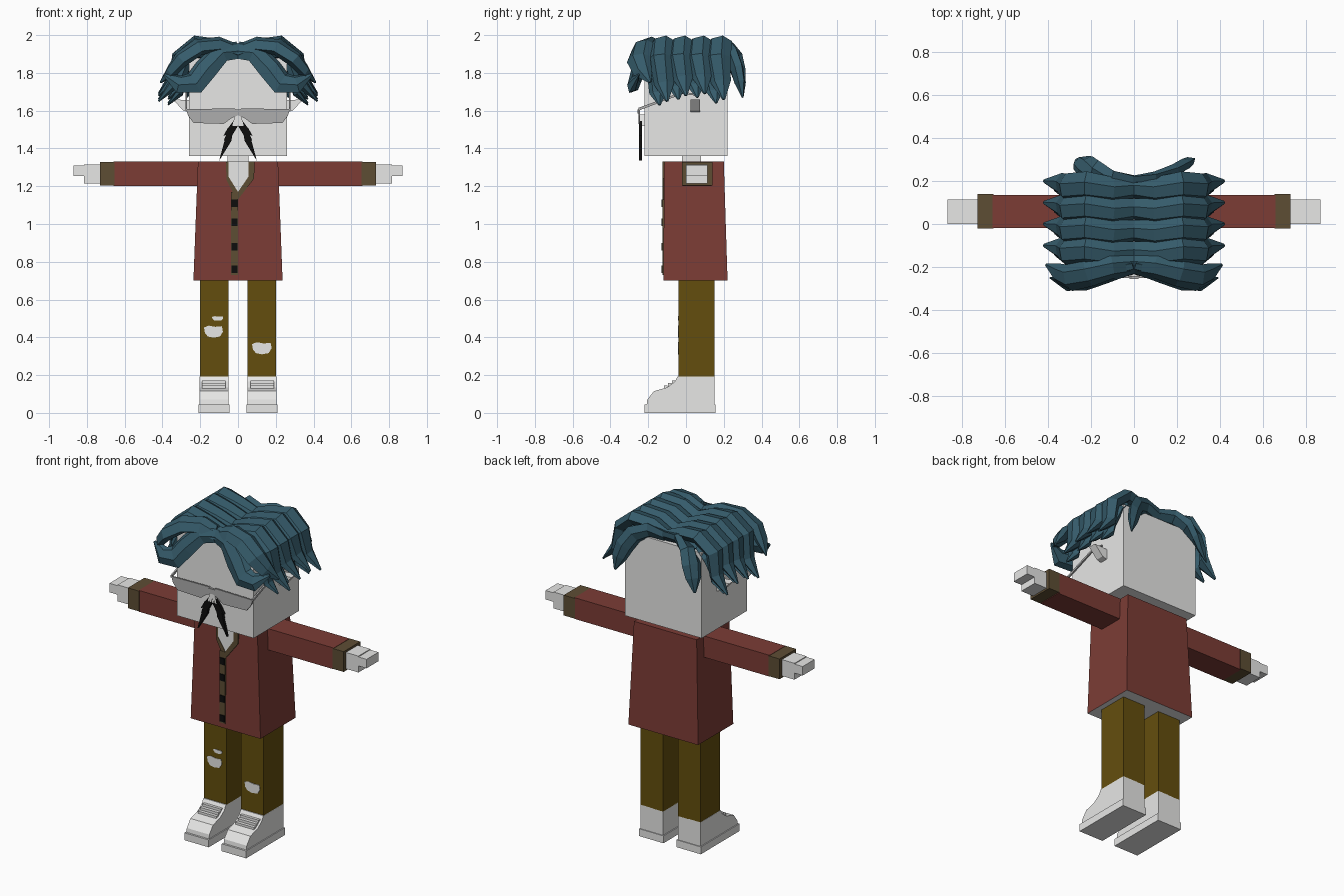
import bpy, bmesh
from mathutils import Vector

if "Cube" in bpy.data.objects:
    bpy.data.objects.remove(bpy.data.objects["Cube"])


def material(name, r, g, b):
    m = bpy.data.materials.new(name)
    m.use_nodes = True
    m.diffuse_color = (r, g, b, 1)
    m.node_tree.nodes["Principled BSDF"].inputs["Base Color"].default_value = (r, g, b, 1)
    return m


PALE = material("pale grey", .8, .8, .79)
RED = material("coat red", .2, .045, .036)
OLIVE = material("trim olive", .11, .075, .034)
BROWN = material("trouser brown", .127, .076, .004)
TEAL = material("hair teal", .036, .105, .145)
BLACK = material("black", .004, .004, .004)
SMOKE = material("lens grey", .42, .42, .42)


def finish(name, bm, *mats):
    bmesh.ops.recalc_face_normals(bm, faces=bm.faces)
    mesh = bpy.data.meshes.new(name)
    bm.to_mesh(mesh)
    bm.free()
    for m in mats:
        mesh.materials.append(m)
    ob = bpy.data.objects.new(name, mesh)
    bpy.context.collection.objects.link(ob)
    return ob


def loft(name, rings, mat):
    """Skin a list of equal-length point rings and cap both ends."""
    bm = bmesh.new()
    rows = [[bm.verts.new(p) for p in ring] for ring in rings]
    n = len(rows[0])
    for a, b in zip(rows, rows[1:]):
        for i in range(n):
            j = (i + 1) % n
            bm.faces.new((a[i], a[j], b[j], b[i]))
    bm.faces.new(rows[0])
    bm.faces.new(rows[-1])
    return finish(name, bm, mat)


def rect(x0, x1, y0, y1, z):
    return [(x0, y0, z), (x1, y0, z), (x1, y1, z), (x0, y1, z)]


def box(name, x0, x1, y0, y1, z0, z1, mat):
    return loft(name, [rect(x0, x1, y0, y1, z0), rect(x0, x1, y0, y1, z1)], mat)


def plate(name, outline, y0, y1, mat):
    """Extrude an x-z outline through a y range."""
    return loft(name, [[(x, y, z) for x, z in outline] for y in (y0, y1)], mat)


def profile(name, outline, x0, x1, mat):
    """Extrude a y-z outline through an x range."""
    return loft(name, [[(x, y, z) for y, z in outline] for x in (x0, x1)], mat)


def lock(name, path, across, width, thick):
    """Tapered, ridged lock of hair following a path."""
    pts = [Vector(p) for p in path]
    scale = [.75, .9, 1, 1, .8, .12]
    rings = []
    for i, p in enumerate(pts):
        t = (pts[min(i + 1, len(pts) - 1)] - pts[max(i - 1, 0)]).normalized()
        w = Vector(across)
        w = (w - t * w.dot(t)).normalized()
        n = w.cross(t)
        if n.dot(p - Vector((0, 0, 1.6))) < 0:
            n = -n
        s = scale[i]
        section = [(-1, 0), (-.6, .8), (.3, 1), (1, .1), (.5, -.8), (-.5, -.8)]
        rings.append([p + w * width * s * u + n * thick * s * v for u, v in section])
    loft(name, rings, TEAL)


# Head and neck
box("head", -.26, .26, -.22, .22, 1.36, 1.88, PALE)
box("neck", -.055, .055, -.02, .08, 1.3, 1.37, PALE)
plate("nose", [(-.03, 1.52), (.03, 1.52), (.015, 1.58), (-.015, 1.58)], -.25, -.21, PALE)

# Coat body with a pale underside
coat = loft("coat", [rect(-.236, .236, -.12, .22, .7),
                     rect(-.212, .212, -.115, .2, 1.33)], RED)
coat.data.materials.append(PALE)
for f in coat.data.polygons:
    if f.normal.z < -.9:
        f.material_index = 1

# Neckline, trim and buttons
plate("neckline_skin", [(-.05, 1.331), (-.05, 1.25), (0, 1.17), (.055, 1.25), (.055, 1.331)],
      -.121, -.114, PALE)
plate("collar_left", [(.055, 1.331), (.055, 1.25), (0, 1.17), (-.02, 1.13), (0, 1.13),
                      (.085, 1.24), (.088, 1.331)], -.124, -.115, OLIVE)
plate("collar_right", [(-.05, 1.331), (-.05, 1.25), (0, 1.17), (-.02, 1.15),
                       (-.06, 1.23), (-.065, 1.331)], -.123, -.115, OLIVE)
plate("placket", [(-.036, .73), (0, .73), (0, 1.17), (-.036, 1.17)], -.125, -.117, OLIVE)
for z in (.76, .88, 1.01, 1.11):
    box("button", -.034, -.002, -.131, -.122, z - .02, z + .02, BLACK)

# Paired parts: s is +1 on the left, -1 on the right
for s, side in ((1, "left"), (-1, "right")):
    def mx(points):
        return [(s * p[0], *p[1:]) for p in points]

    # Arm, cuff and stepped hand
    box(side + "_sleeve", s * .2, s * .66, -.018, .135, 1.2, 1.33, RED)
    box(side + "_cuff", s * .655, s * .73, -.022, .139, 1.204, 1.328, OLIVE)
    box(side + "_palm", s * .72, s * .815, 0, .115, 1.215, 1.315, PALE)
    box(side + "_fingers", s * .81, s * .87, 0, .115, 1.255, 1.31, PALE)

    # Leg and shoe
    box(side + "_leg", s * .05, s * .202, -.04, .15, .19, .7, BROWN)
    profile(side + "_shoe", [(-.21, .03), (.15, .03), (.15, .192), (-.045, .192), (-.06, .165),
                             (-.1, .135), (-.17, .115), (-.205, .07)], s * .05, s * .203, PALE)
    box(side + "_sole", s * .044, s * .209, -.22, .155, 0, .045, PALE)
    for k in range(3):
        y, z = -.065 - .022 * k, .172 - .014 * k
        box(side + "_lace", s * .065, s * .19, y - .008, y + .012, z - .02, z, PALE)

    # Ear
    plate(side + "_ear", mx([(.25, 1.59), (.29, 1.6), (.345, 1.66), (.25, 1.655)]),
          .025, .075, PALE)

    # Sunglasses: lens and rising temple
    plate(side + "_lens", mx([(0, 1.6), (.02, 1.612), (.275, 1.608), (.265, 1.575), (.235, 1.535),
                              (.075, 1.53), (.035, 1.56), (0, 1.575)]), -.252, -.243, SMOKE)
    profile(side + "_temple", [(-.252, 1.6), (-.252, 1.615), (-.02, 1.7), (.05, 1.69),
                               (.05, 1.68), (-.02, 1.688)], s * .27, s * .279, SMOKE)

    # Drooping spiky moustache
    plate(side + "_moustache", mx([(0, 1.55), (.025, 1.545), (.055, 1.505), (.05, 1.515),
                                   (.078, 1.465), (.064, 1.472), (.075, 1.44), (.07, 1.445),
                                   (.1, 1.335), (.035, 1.44), (.03, 1.47), (0, 1.52)]),
          -.25, -.232, BLACK)

    # Side locks sweep from the parting over the head and flick outwards
    for k, y in enumerate((.17, .07, -.03, -.13)):
        d = (0, .03, .02, -.01)[k]
        lock(side + "_side_lock", mx([(0, y, 1.905), (.1, y - .01, 1.94), (.22, y + .01, 1.955),
                                      (.31, y, 1.88), (.335, y + .015, 1.75 + d),
                                      (.42, y + .03, 1.66 + d)]), (0, 1, .12), .066, .042)
        lock(side + "_under_lock", mx([(.14, y, 1.9), (.22, y, 1.9), (.27, y, 1.85),
                                       (.3, y - .02, 1.77), (.31, y - .02, 1.7 + d),
                                       (.37, y - .01, 1.64 + d)]), (0, 1, -.1), .055, .03)

    # Fringe locks framing the face
    lock(side + "_fringe_top", mx([(0, -.19, 1.915), (.1, -.2, 1.95), (.21, -.23, 1.935),
                                   (.3, -.25, 1.87), (.35, -.23, 1.81), (.41, -.19, 1.75)]),
         (0, -1, -.5), .065, .04)
    lock(side + "_fringe_front", mx([(0, -.2, 1.92), (.09, -.225, 1.91), (.17, -.25, 1.82),
                                     (.23, -.27, 1.745), (.31, -.28, 1.74), (.39, -.25, 1.79)]),
         (0, -.4, -1), .065, .035)

    # Back locks falling to each side
    lock(side + "_back_lock", mx([(0, .2, 1.91), (.1, .215, 1.925), (.18, .245, 1.89),
                                  (.225, .27, 1.82), (.25, .285, 1.75), (.27, .3, 1.67)]),
         (1, .5, .8), .055, .03)

# Glasses bridge
box("glasses_bridge", -.022, .022, -.256, -.243, 1.585, 1.605, SMOKE)

# Torn knee patches
tears = {"right_knee_tear": (-.13, .43, .05, .032), "right_small_tear": (-.108, .5, .03, .012),
         "left_knee_tear": (.126, .342, .052, .032)}
shape = [(-1, .7), (-.5, 1), (.2, .8), (.9, .9), (1, 0), (.7, -.8), (0, -1), (-.6, -.8), (-.9, -.2)]
for name, (x, z, w, h) in tears.items():
    plate(name, [(x + u * w, z + v * h) for u, v in shape], -.043, -.036, PALE)
